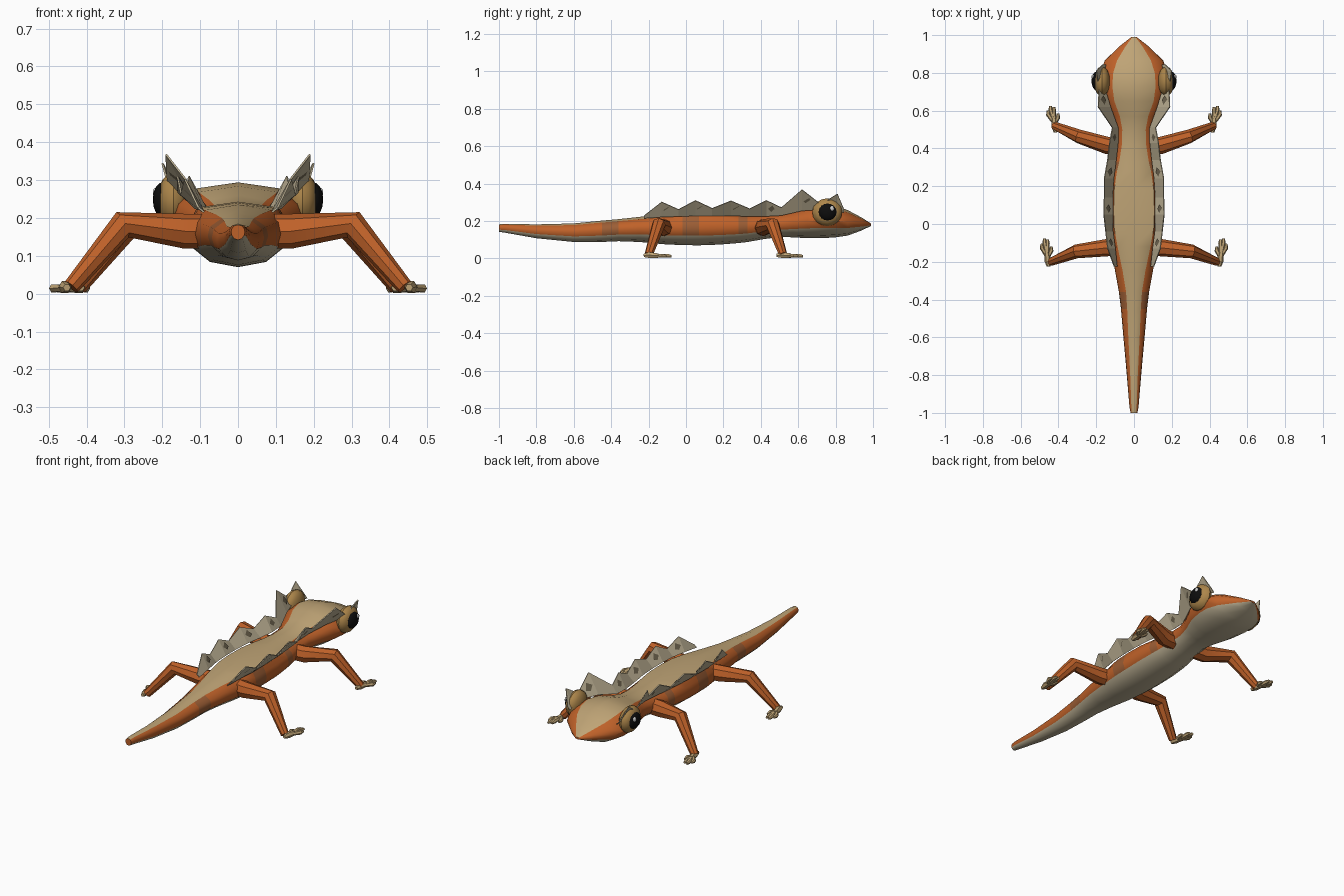
import bpy, math
from mathutils import Vector

if "Cube" in bpy.data.objects:
    bpy.data.objects.remove(bpy.data.objects["Cube"])


def mat(name, r, g, b):
    m = bpy.data.materials.new(name)
    m.diffuse_color = (r, g, b, 1)
    m.use_nodes = True
    m.node_tree.nodes["Principled BSDF"].inputs["Base Color"].default_value = m.diffuse_color
    return m


ORANGE = mat("orange", .52, .12, .022)
BROWN = mat("brown band", .33, .11, .035)
TAN = mat("tan", .52, .37, .18)
BELLY = mat("belly", .50, .43, .29)
SPOT = mat("spot", .16, .13, .08)
BLACK = mat("black", .004, .004, .004)
WHITE = mat("white", .9, .9, .9)
IRIS = mat("iris", .42, .24, .07)


def make(name, verts, faces, mats, idx=None, smooth=35):
    me = bpy.data.meshes.new(name)
    me.from_pydata([tuple(v) for v in verts], [], faces)
    for m in mats:
        me.materials.append(m)
    if idx:
        me.polygons.foreach_set("material_index", idx)
    ob = bpy.data.objects.new(name, me)
    bpy.context.collection.objects.link(ob)
    bpy.context.view_layer.objects.active = ob
    bpy.ops.object.select_all(action='DESELECT')
    ob.select_set(True)
    if smooth:
        bpy.ops.object.shade_smooth_by_angle(angle=math.radians(smooth))
    return ob


def mirror(ob):
    ob.modifiers.new("mirror", 'MIRROR').use_mirror_merge = False
    return ob


def tube(name, pts, radii, sides, m):
    """Capped tube through pts; joints are mitred."""
    pts = [Vector(p) for p in pts]
    verts, faces = [], []
    for i, (p, r) in enumerate(zip(pts, radii)):
        d = (pts[min(i + 1, len(pts) - 1)] - pts[max(i - 1, 0)]).normalized()
        a = d.cross(Vector((0, 1, .01)) if abs(d.y) < .8 else Vector((0, 0, 1))).normalized()
        b = d.cross(a)
        for k in range(sides):
            t = 2 * math.pi * k / sides
            verts.append(p + (a * math.cos(t) + b * math.sin(t)) * r)
    for i in range(len(pts) - 1):
        for k in range(sides):
            n = (k + 1) % sides
            faces.append((i * sides + k, i * sides + n, (i + 1) * sides + n, (i + 1) * sides + k))
    faces.append(tuple(reversed(range(sides))))
    faces.append(tuple(range((len(pts) - 1) * sides, len(pts) * sides)))
    return make(name, verts, faces, [m])


# Body stations: y, half width, back stripe half width, top z, bottom z
body = [(-1, .018, .012, .182, .142), (-.97, .024, .014, .185, .138), (-.8, .038, .020, .182, .108),
        (-.6, .056, .030, .187, .088), (-.45, .069, .036, .202, .088), (-.36, .080, .042, .21, .092),
        (-.25, .100, .060, .222, .088), (-.12, .120, .087, .235, .076), (-.02, .132, .105, .240, .071),
        (.07, .135, .108, .243, .070), (.18, .135, .105, .243, .074), (.28, .128, .090, .242, .082),
        (.33, .122, .078, .241, .088), (.42, .108, .064, .241, .104), (.5, .105, .062, .245, .114),
        (.57, .125, .075, .26, .113), (.65, .162, .104, .284, .108), (.73, .178, .115, .294, .108),
        (.80, .178, .110, .282, .113), (.865, .155, .090, .258, .122), (.94, .078, .045, .218, .150),
        (.99, .014, .008, .186, .174)]
N = 12
verts, faces, idx = [], [], []
for y, w, s, zt, zb in body:
    h = zt - zb
    half = [(s, zt - .09 * h), (w * .93, zt - .28 * h), (w, zt - .48 * h),
            (w * .9, zt - .70 * h), (w * .55, zt - .92 * h)]
    ring = [(0, zt)] + half + [(0, zb)] + [(-x, z) for x, z in reversed(half)]
    verts += [(x, y, z) for x, z in ring]
bands = {4, 8, 11}
for i in range(len(body) - 1):
    for k in range(N):
        n = (k + 1) % N
        faces.append((i * N + k, (i + 1) * N + k, (i + 1) * N + n, i * N + n))
        seg = min(k, N - 1 - k)
        idx.append(2 if seg == 0 else 3 if seg > 3 else 1 if i in bands else 0)
faces += [tuple(range(N)), tuple(reversed(range(len(verts) - N, len(verts))))]
idx += [0, 0]
make("body", verts, faces, [ORANGE, BROWN, TAN, BELLY], idx, 40)

# Legs and feet: hip, knee, ankle, then heel and toe tips
legs = {
    "front": ([(.06, .41, .165), (.14, .415, .165), (.29, .463, .182), (.42, .52, .018)],
              (.415, .485), [(.402, .585), (.424, .620), (.442, .625), (.455, .600)]),
    "hind": ([(.05, -.11, .165), (.14, -.125, .165), (.305, -.145, .182), (.44, -.20, .018)],
             (.452, -.225), [(.438, -.120), (.458, -.082), (.474, -.078), (.488, -.105)])}
for name, (path, heel, tips) in legs.items():
    mirror(tube(name + "_legs", path, [.046, .046, .037, .022], 8, ORANGE))
    hx, hy = heel
    mirror(tube(name + "_feet", [(hx, hy, .016), (hx + .004, hy + .03, .018), (hx + .01, hy + .075, .014)],
                [.010, .018, .014], 6, TAN))
    for i, (tx, ty) in enumerate(tips):
        mirror(tube(f"{name}_toe_{i + 1}",
                    [(hx + .005, hy + .045, .015), (tx, ty - .02, .014), (tx, ty, .012)],
                    [.009, .012, .007], 6, TAN))

# Side crests: y, base x, base z, edge x, edge z (alternating valley and peak)
crest = [(-.225, .090, .215, .105, .228), (-.13, .100, .222, .140, .302), (-.04, .112, .225, .150, .262),
         (.05, .114, .228, .160, .310), (.14, .114, .228, .158, .268), (.24, .108, .228, .158, .308),
         (.34, .095, .226, .140, .266), (.43, .085, .226, .130, .310), (.51, .085, .230, .115, .272),
         (.62, .125, .255, .190, .368), (.72, .155, .262, .185, .290), (.81, .155, .255, .200, .345),
         (.845, .150, .245, .165, .262)]
verts, faces, idx = [], [], []
for y, bx, bz, ex, ez in crest:
    verts += [(bx, y, bz), (ex, y, ez)]
for i in range(len(crest) - 1):
    a = 2 * i
    faces.append((a, a + 2, a + 3, a + 1))
    idx.append(0)
crest_ob = make("crests", verts, faces, [BELLY, SPOT], idx, None)
sol = crest_ob.modifiers.new("thickness", 'SOLIDIFY')
sol.thickness, sol.offset = .005, 0
mirror(crest_ob)

# Dark spots lying on both faces of the crests
verts, faces = [], []
for i in range(1, len(crest) - 2, 2):
    p = [Vector((c[j], c[0], c[j + 1])) for c in crest[i:i + 2] for j in (1, 3)]
    at = lambda u, v: p[0].lerp(p[2], u).lerp(p[1].lerp(p[3], u), v)
    nrm = (p[2] - p[0]).cross(p[1] - p[0]).normalized() * .004
    for off in (nrm, -nrm):
        n = len(verts)
        verts += [at(u, v) + off for u, v in ((.1, .5), (.35, .3), (.6, .5), (.4, .85))]
        faces.append((n, n + 1, n + 2, n + 3))
mirror(make("crest_spots", verts, faces, [SPOT], None, None))


# Eyes: iris, pupil and highlight as flattened balls
def ball(name, loc, scale, m):
    bpy.ops.mesh.primitive_uv_sphere_add(segments=16, ring_count=8, radius=1, rotation=(0, math.pi / 2, 0))
    ob = bpy.context.object
    ob.name = name
    ob.scale = (scale[2], scale[1], scale[0])
    ob.location = loc
    bpy.ops.object.transform_apply(location=True, rotation=True, scale=True)
    ob.data.materials.append(m)
    bpy.ops.object.shade_smooth_by_angle(angle=math.radians(35))
    mirror(ob)


ball("irises", (.17, .755, .247), (.043, .080, .074), IRIS)
ball("pupils", (.198, .757, .248), (.027, .050, .047), BLACK)
ball("eye_highlights", (.217, .780, .266), (.008, .012, .014), WHITE)
